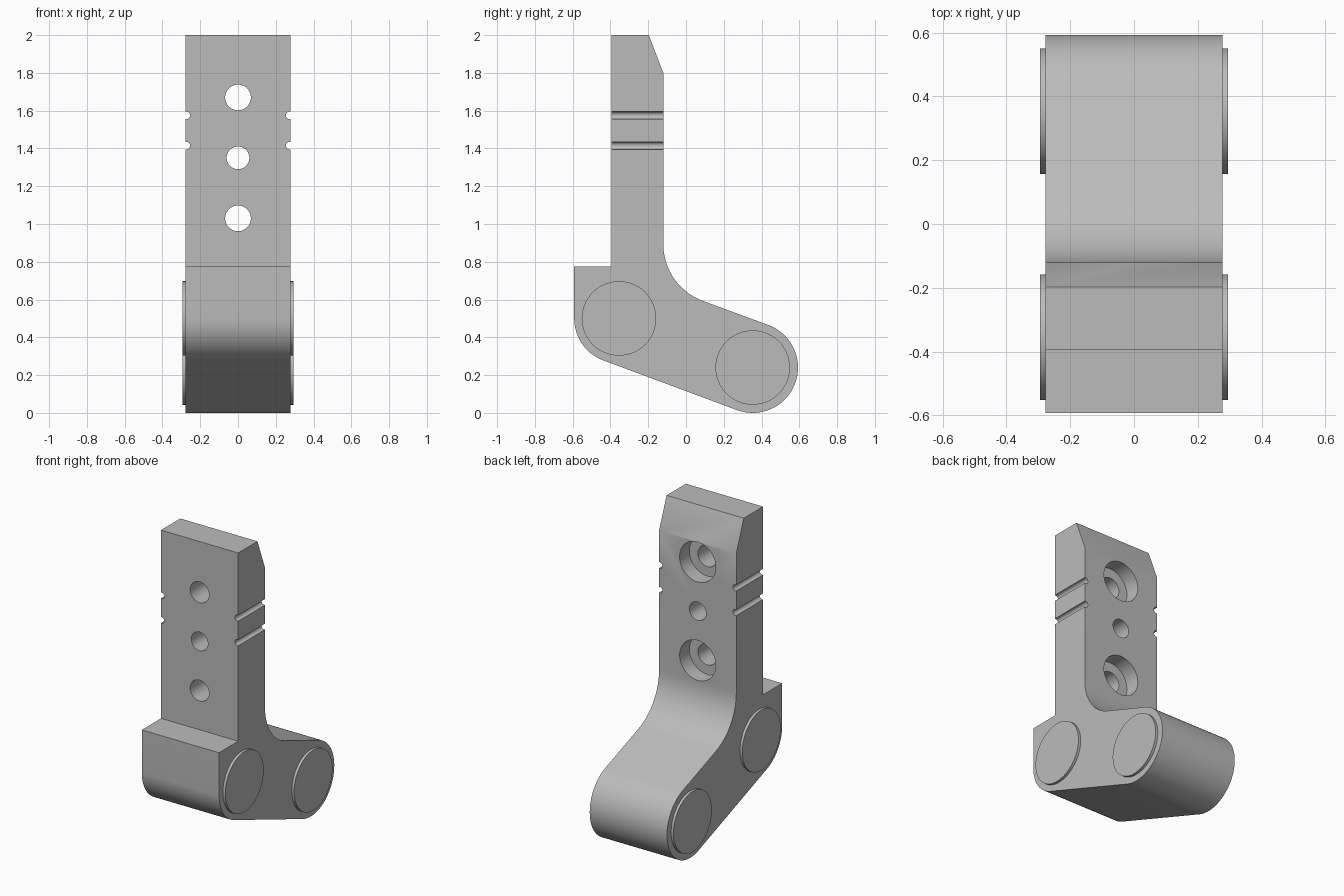
import bpy, bmesh
from math import radians, cos, sin, pi
from mathutils import Matrix

if "Cube" in bpy.data.objects:
    bpy.data.objects.remove(bpy.data.objects["Cube"], do_unlink=True)

grey = bpy.data.materials.new("plain grey")
grey.use_nodes = True
GREY = (0.5, 0.5, 0.5, 1)
grey.diffuse_color = GREY
grey.node_tree.nodes["Principled BSDF"].inputs["Base Color"].default_value = GREY

HALF = 0.278
FRONT_PIVOT, REAR_PIVOT = (-0.355, 0.5), (0.353, 0.24)


def add_object(name, bm):
    bmesh.ops.recalc_face_normals(bm, faces=bm.faces)
    mesh = bpy.data.meshes.new(name)
    bm.to_mesh(mesh)
    bm.free()
    mesh.materials.append(grey)
    obj = bpy.data.objects.new(name, mesh)
    bpy.context.collection.objects.link(obj)
    return obj


def cylinder(name, axis, centre, radius, depth, sides=48):
    turn = Matrix.Rotation(pi / 2, 4, "Y" if axis == "X" else "X")
    bm = bmesh.new()
    bmesh.ops.create_cone(bm, cap_ends=True, segments=sides, radius1=radius,
                          radius2=radius, depth=depth,
                          matrix=Matrix.Translation(centre) @ turn)
    return add_object(name, bm)


def arc(centre, radius, start, end, steps):
    angles = [radians(start + (end - start) * i / steps) for i in range(steps + 1)]
    return [(centre[0] + radius * cos(a), centre[1] + radius * sin(a)) for a in angles]


def smooth(obj):
    bpy.ops.object.select_all(action="DESELECT")
    obj.select_set(True)
    bpy.context.view_layer.objects.active = obj
    bpy.ops.object.shade_smooth_by_angle(angle=radians(30))


# Side profile of the bracket: rounded foot, fillet and upright
profile = [(-0.592, 0.775)]
profile += arc(FRONT_PIVOT, 0.237, 180, 250, 16)
profile += arc(REAR_PIVOT, 0.24, 250, 430, 36)
profile += arc((0.2, 0.893), 0.32, 250, 180, 16)
profile += [(-0.12, 1.8), (-0.197, 2.0), (-0.395, 2.0), (-0.395, 0.775)]

bm = bmesh.new()
face = bm.faces.new([bm.verts.new((-HALF, y, z)) for y, z in profile])
side = bmesh.ops.extrude_face_region(bm, geom=[face])["geom"]
bmesh.ops.translate(bm, vec=(2 * HALF, 0, 0),
                    verts=[v for v in side if isinstance(v, bmesh.types.BMVert)])
bracket = add_object("bracket_body", bm)

# Cutters: screw holes, rear counterbores and side grooves
cutters = []
for z, radius in ((1.67, 0.068), (1.35, 0.06), (1.03, 0.068)):
    cutters.append(cylinder("hole_cutter", "Y", (0, -0.25, z), radius, 0.6))
for z in (1.67, 1.03):
    cutters.append(cylinder("counterbore_cutter", "Y", (0, -0.12, z), 0.13, 0.2))
for x in (-HALF, HALF):
    for z in (1.575, 1.415):
        cutters.append(cylinder("groove_cutter", "Y", (x * 0.985, -0.25, z), 0.02, 0.6, 24))

for cutter in cutters:
    cutter.hide_render = True
    cutter.hide_viewport = True
    cut = bracket.modifiers.new("cut", "BOOLEAN")
    cut.operation = "DIFFERENCE"
    cut.solver = "EXACT"
    cut.object = cutter

# Bake the cuts so the helpers can go
bpy.context.view_layer.update()
graph = bpy.context.evaluated_depsgraph_get()
result = bpy.data.meshes.new_from_object(bracket.evaluated_get(graph))
bracket.modifiers.clear()
bracket.data = result
for cutter in cutters:
    bpy.data.objects.remove(cutter, do_unlink=True)
smooth(bracket)

# Raised pivot discs on both sides
for place, (y, z) in (("front", FRONT_PIVOT), ("rear", REAR_PIVOT)):
    for label, sign in (("left", 1), ("right", -1)):
        disc = cylinder(f"{place}_{label}_disc", "X",
                        (sign * 0.275, y, z), 0.197, 0.04, 64)
        smooth(disc)
